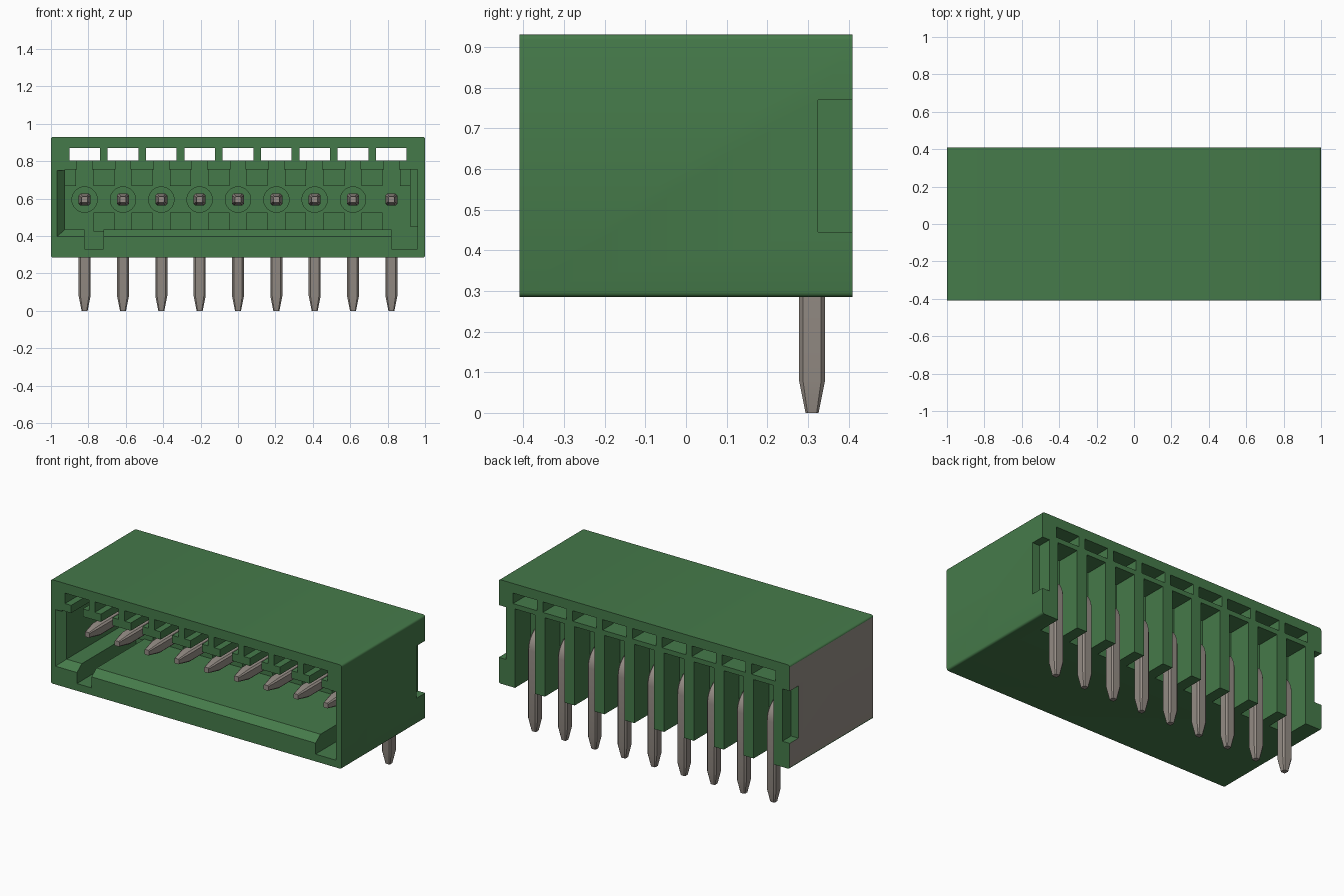
import bpy, bmesh, math
from mathutils import Vector

cube = bpy.data.objects.get("Cube")
if cube:
    bpy.data.objects.remove(cube, do_unlink=True)

PITCH = 0.205
PINS = [(i - 4) * PITCH for i in range(9)]
PIN_Z = 0.595
BACK_WALL = 0.17


def material(name, color):
    m = bpy.data.materials.new(name)
    m.use_nodes = True
    m.diffuse_color = color
    m.node_tree.nodes["Principled BSDF"].inputs["Base Color"].default_value = color
    return m


GREEN = material("green plastic", (0.06, 0.195, 0.068, 1))
GREY = material("warm grey metal", (0.30, 0.265, 0.235, 1))


def add_box(bm, x0, x1, y0, y1, z0, z1):
    v = bmesh.ops.create_cube(bm, size=1)["verts"]
    for p in v:
        p.co = Vector(((x0 + x1) / 2 + p.co.x * (x1 - x0),
                       (y0 + y1) / 2 + p.co.y * (y1 - y0),
                       (z0 + z1) / 2 + p.co.z * (z1 - z0)))
    return v


def to_object(name, bm, *mats):
    bmesh.ops.recalc_face_normals(bm, faces=bm.faces[:])
    mesh = bpy.data.meshes.new(name)
    bm.to_mesh(mesh)
    bm.free()
    for m in mats:
        mesh.materials.append(m)
    ob = bpy.data.objects.new(name, mesh)
    bpy.context.collection.objects.link(ob)
    return ob


def boxes(name, specs):
    bm = bmesh.new()
    for s in specs:
        add_box(bm, *s)
    return to_object(name, bm, GREEN)


def smooth(ob):
    bpy.ops.object.select_all(action='DESELECT')
    ob.select_set(True)
    bpy.context.view_layer.objects.active = ob
    bpy.ops.object.shade_smooth_by_angle(angle=math.radians(35))


# Housing block with lightly rounded long edges
bm = bmesh.new()
add_box(bm, -1, 1, -0.41, 0.41, 0.285, 0.93)
long_edges = [e for e in bm.edges
              if abs(e.verts[0].co.y - e.verts[1].co.y) > 0.5]
bmesh.ops.bevel(bm, geom=long_edges, offset=0.012, segments=3, profile=0.5,
                affect='EDGES')
housing = to_object("housing", bm, GREEN, GREY)


def cut(cutter):
    mod = housing.modifiers.new("cut", 'BOOLEAN')
    mod.operation = 'DIFFERENCE'
    mod.solver = 'EXACT'
    mod.object = cutter
    bpy.context.view_layer.objects.active = housing
    bpy.ops.object.modifier_apply(modifier=mod.name)
    bpy.data.objects.remove(cutter, do_unlink=True)


# Plug cavity
cut(boxes("cavity_cutter", [(-0.925, 0.92, -0.5, BACK_WALL, 0.435, 0.757)]))

# Tapered lead-in at the left wall and floor of the mouth
bm = bmesh.new()
for p in add_box(bm, -0.975, 0.91, -0.42, -0.36, 0.391, 0.75):
    if p.co.y > -0.4:
        p.co.x = max(p.co.x, -0.924)
        p.co.z = max(p.co.z, 0.436)
cut(to_object("lead_in_cutter", bm, GREEN))

# Keyways in the floor and the step in the right wall
cut(boxes("left_keyway_cutter", [(-0.82, -0.72, -0.5, BACK_WALL - 0.002, 0.33, 0.45)]))
cut(boxes("right_keyway_cutter", [(0.82, 0.959, -0.5, BACK_WALL - 0.002, 0.33, 0.45)]))
cut(boxes("wall_step_cutter", [(0.90, 0.96, -0.5, -0.12, 0.331, 0.755)]))

# T-shaped channels above the cavity, open from front to back at the top
cut(boxes("window_cutter", [(x - 0.082, x + 0.082, -0.5, 0.5, 0.805, 0.87)
                            for x in PINS]))
cut(boxes("neck_cutter", [(x - 0.04, x + 0.04, -0.5, BACK_WALL - 0.001, 0.745, 0.815)
                          for x in PINS]))

# Slots at the rear for the pin legs
cut(boxes("slot_cutter", [(x - 0.068, x + 0.068, 0.26, 0.5, 0.2, 0.775)
                          for x in PINS]))

# Notches at both rear corners
cut(boxes("notch_cutter", [(-1.1, -0.95, 0.325, 0.5, 0.445, 0.77),
                           (0.95, 1.1, 0.325, 0.5, 0.445, 0.77)]))

# Round recess around every pin
bm = bmesh.new()
for x in PINS:
    ring = bmesh.ops.create_cone(bm, cap_ends=True, segments=32, radius1=0.068,
                                 radius2=0.068, depth=0.06)["verts"]
    for p in ring:
        p.co = Vector((x + p.co.x, BACK_WALL + p.co.z, PIN_Z + p.co.y))
cut(to_object("recess_cutter", bm, GREEN))

# Grey outer face on one end
for f in housing.data.polygons:
    f.material_index = 1 if f.center.x < -0.9995 and f.normal.x < -0.99 else 0
smooth(housing)

# Guide ribs on the back wall, between the pins, above and below
ribs = []
for i in range(10):
    x = (i - 4.5) * PITCH
    x0, x1 = max(x - 0.056, -0.94), min(x + 0.056, 0.93)
    ribs.append((x0, x1, BACK_WALL - 0.06, BACK_WALL + 0.01, 0.667, 0.765))
    if i not in (0, 9):
        ribs.append((x0, x1, BACK_WALL - 0.06, BACK_WALL + 0.01, 0.425, 0.525))
boxes("guide_ribs", ribs)

# Pin centreline: (y, z, half width, direction angle), front tip to leg tip
R, LEG_Y = 0.09, 0.31
path = [(-0.31, PIN_Z, 0.016, 0), (-0.22, PIN_Z, 0.032, 0)]
for k in range(9):
    a = math.pi / 2 * k / 8
    path.append((LEG_Y - R + R * math.sin(a), PIN_Z - R + R * math.cos(a), 0.032, a))
path += [(LEG_Y, 0.08, 0.032, math.pi / 2), (LEG_Y, 0, 0.016, math.pi / 2)]

# Square section with trimmed corners, swept along the centreline
section = [(1, 0.7), (0.7, 1), (-0.7, 1), (-1, 0.7),
           (-1, -0.7), (-0.7, -1), (0.7, -1), (1, -0.7)]
bm = bmesh.new()
rings = []
for y, z, h, a in path:
    rings.append([bm.verts.new((u * h, y + v * h * math.sin(a), z + v * h * math.cos(a)))
                  for u, v in section])
for r0, r1 in zip(rings, rings[1:]):
    for j in range(8):
        k = (j + 1) % 8
        bm.faces.new((r0[j], r0[k], r1[k], r1[j]))
bm.faces.new(rings[0])
bm.faces.new(rings[-1])
first_pin = to_object("pin_1", bm, GREY)
smooth(first_pin)
first_pin.location.x = PINS[0]
for i, x in enumerate(PINS[1:], 2):
    pin = bpy.data.objects.new(f"pin_{i}", first_pin.data)
    pin.location.x = x
    bpy.context.collection.objects.link(pin)
